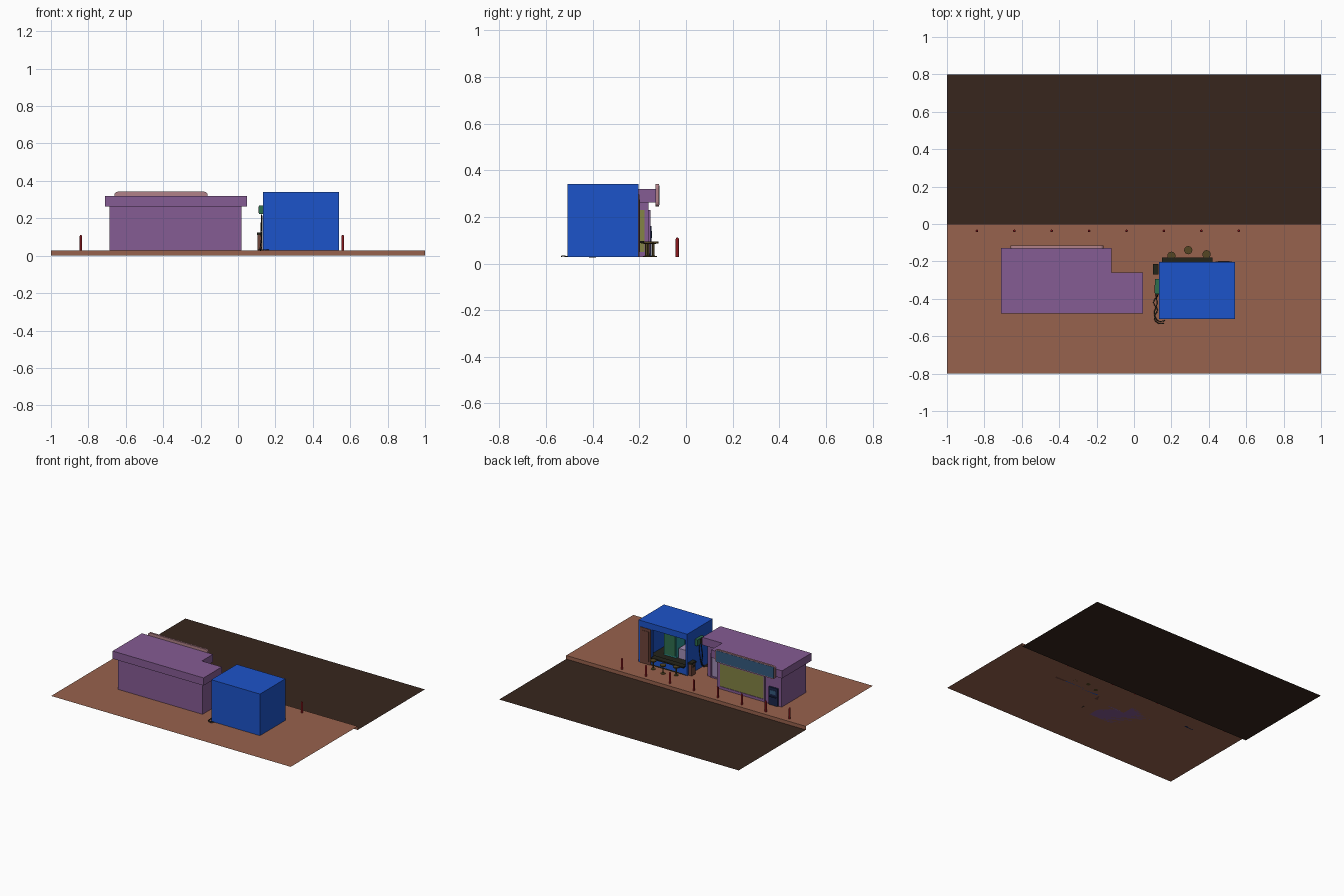
import bpy, bmesh, math

if "Cube" in bpy.data.objects:
    bpy.data.objects.remove(bpy.data.objects["Cube"])

def mat(name, r, g, b):
    m = bpy.data.materials.new(name)
    m.diffuse_color = tuple((c / 255) ** 2.2 for c in (r, g, b)) + (1,)
    m.use_nodes = True
    m.node_tree.nodes["Principled BSDF"].inputs["Base Color"].default_value = m.diffuse_color
    return m

PAVE = mat("paving", 150, 98, 78)
ROAD = mat("asphalt", 58, 42, 35)
PURPLE = mat("purple", 132, 92, 146)
LILAC = mat("lilac", 160, 140, 180)
BLUE = mat("blue", 34, 84, 200)
OLIVE = mat("olive glass", 130, 130, 70)
PINK = mat("pink", 175, 128, 135)
STEEL = mat("sign blue", 55, 90, 125)
NAVY = mat("navy", 32, 42, 75)
RED = mat("dark red", 140, 30, 35)
DARK = mat("dark", 40, 40, 32)
SEAT = mat("seat", 85, 72, 40)
BROWN = mat("brown", 110, 70, 60)
GREEN = mat("green", 50, 110, 80)
TEAL = mat("teal", 50, 150, 150)

def make(name, bm, m):
    me = bpy.data.meshes.new(name)
    bmesh.ops.recalc_face_normals(bm, faces=bm.faces[:])
    bm.to_mesh(me)
    bm.free()
    ob = bpy.data.objects.new(name, me)
    bpy.context.collection.objects.link(ob)
    me.materials.append(m)
    return ob

def box(name, x0, x1, y0, y1, z0, z1, m):
    bm = bmesh.new()
    bmesh.ops.create_cube(bm, size=1)
    for v in bm.verts:
        v.co = (x0 + (v.co.x + .5) * (x1 - x0), y0 + (v.co.y + .5) * (y1 - y0),
                z0 + (v.co.z + .5) * (z1 - z0))
    return make(name, bm, m)

def prism(name, pts, z0, z1, m):
    bm = bmesh.new()
    f = bm.faces.new([bm.verts.new((x, y, z0)) for x, y in pts])
    g = bmesh.ops.extrude_face_region(bm, geom=[f])["geom"]
    bmesh.ops.translate(bm, verts=[v for v in g if isinstance(v, bmesh.types.BMVert)], vec=(0, 0, z1 - z0))
    return make(name, bm, m)

def lathe(name, x, y, prof, m, n=12):
    # closed turned shape from (radius, z) pairs
    bm = bmesh.new()
    rings = [[bm.verts.new((x + r * math.cos(2 * math.pi * i / n), y + r * math.sin(2 * math.pi * i / n), z))
              for i in range(n)] for r, z in prof]
    for a, b in zip(rings, rings[1:]):
        for i in range(n):
            bm.faces.new((a[i], a[(i + 1) % n], b[(i + 1) % n], b[i]))
    bm.faces.new(rings[0])
    bm.faces.new(rings[-1])
    return make(name, bm, m)

def frame_y(name, x0, x1, z0, z1, y0, y1, t, m):
    # four bars around an opening that faces the street
    for s, a in (("left", (x0, x0 + t, z0, z1)), ("right", (x1 - t, x1, z0, z1)),
                 ("bottom", (x0 + t, x1 - t, z0, z0 + t)), ("top", (x0 + t, x1 - t, z1 - t, z1))):
        box(f"{name}_{s}", a[0], a[1], y0, y1, a[2], a[3], m)

def cable(name, pts, r, m):
    cu = bpy.data.curves.new(name, 'CURVE')
    cu.dimensions = '3D'
    cu.bevel_depth = r
    cu.bevel_resolution = 1
    cu.resolution_u = 6
    sp = cu.splines.new('BEZIER')
    sp.bezier_points.add(len(pts) - 1)
    for p, c in zip(sp.bezier_points, pts):
        p.co = c
        p.handle_left_type = p.handle_right_type = 'AUTO'
    ob = bpy.data.objects.new(name, cu)
    bpy.context.collection.objects.link(ob)
    cu.materials.append(m)

# pavement with kerb, and road, as open sheets
G = 0.027
def strip(name, prof, m):
    bm = bmesh.new()
    pairs = [[bm.verts.new((x, y, z)) for x in (-1, 1)] for y, z in prof]
    for a, b in zip(pairs, pairs[1:]):
        bm.faces.new((a[0], a[1], b[1], b[0]))
    make(name, bm, m)
strip("pavement", [(-.8, G), (0, G), (0, 0)], PAVE)
strip("road", [(0, 0), (.8, 0)], ROAD)

# bollards
for i in range(8):
    lathe(f"bollard_{i}", -.84 + .2 * i, -.037,
          [(.007, G), (.007, .104), (.005, .109), (.002, .111)], RED)

# purple shop: L-shaped walls and overhanging roof
prism("shop_walls", [(-.687, -.45), (.019, -.45), (.019, -.285), (-.147, -.285),
                     (-.147, -.16), (-.687, -.16)], G, .262, PURPLE)
prism("shop_roof", [(-.712, -.478), (.047, -.478), (.047, -.26), (-.12, -.26),
                    (-.12, -.128), (-.712, -.128)], .262, .32, PURPLE)
box("shop_window", -.54, -.175, -.162, -.157, .05, .22, OLIVE)
frame_y("window_frame", -.55, -.165, .04, .23, -.162, -.153, .01, PURPLE)
box("side_window", -.149, -.144, -.27, -.178, .05, .23, OLIVE)
box("shop_door", -.11, -.02, -.287, -.282, G, .2, LILAC)
frame_y("door_frame", -.12, -.01, G, .21, -.287, -.277, .01, PURPLE)

# cash machine on the shop wall
box("machine_body", -.66, -.585, -.162, -.148, G, .16, NAVY)
box("machine_screen", -.645, -.6, -.149, -.146, .11, .14, STEEL)
box("machine_shelf", -.65, -.595, -.149, -.138, .09, .095, NAVY)

# sign board with rounded top corners
sign = []
for cx, a0 in ((-.18, 0), (-.643, 90)):
    for k in range(5):
        a = math.radians(a0 + k * 22.5)
        sign.append((cx + .018 * math.cos(a), .324 + .018 * math.sin(a)))
for cx, a0 in ((-.643, 180), (-.18, 270)):
    for k in range(5):
        a = math.radians(a0 + k * 22.5)
        sign.append((cx + .018 * math.cos(a), .263 + .018 * math.sin(a)))
bm = bmesh.new()
f = bm.faces.new([bm.verts.new((x, -.13, z)) for x, z in sign])
g = bmesh.ops.extrude_face_region(bm, geom=[f])["geom"]
bmesh.ops.translate(bm, verts=[v for v in g if isinstance(v, bmesh.types.BMVert)], vec=(0, .014, 0))
make("sign_board", bm, PINK)
box("sign_face", -.652, -.171, -.118, -.1145, .252, .335, STEEL)

# blue kiosk: open-fronted shell
X0, X1, Y0, Y1, ZT = .133, .539, -.508, -.204, .341
W = .014
box("kiosk_back", X0, X1, Y0, Y0 + W, G, ZT, BLUE)
box("kiosk_left", X0, X0 + W, Y0 + W, Y1, G, ZT, BLUE)
box("kiosk_right", X1 - W, X1, Y0 + W, Y1, G, ZT, BLUE)
box("kiosk_roof", X0 + W, X1 - W, Y0 + W, Y1, ZT - .02, ZT, BLUE)
box("kiosk_floor", X0 + W, X1 - W, Y0 + W, Y1, G, G + .008, DARK)
box("kiosk_low_wall", X0 + W, .425, Y1 - W, Y1, G, .09, BLUE)
box("kiosk_header", X0 + W, X1 - W, Y1 - W, Y1, .295, ZT - .02, BLUE)
box("kiosk_post", .425, .437, Y1 - W, Y1, G, .295, BLUE)
box("kiosk_door", .437, X1 - W, Y1 - W, Y1 + .004, G, .295, BROWN)
box("door_panel", .45, .51, Y1 + .004, Y1 + .007, .05, .275, BROWN)
box("counter", .15, .42, -.225, -.18, .087, .097, DARK)

# kiosk interior
box("fridge", .345, .45, -.48, -.38, G + .008, .23, TEAL)
box("fridge_door", .355, .44, -.381, -.375, .045, .22, GREEN)
box("work_bench", .16, .335, -.485, -.39, G + .008, .11, LILAC)
for i, z in enumerate((.17, .23)):
    box(f"wall_shelf_{i}", .16, .33, -.494, -.44, z, z + .007, LILAC)
for i in range(4):
    lathe(f"jar_{i}", .18 + .042 * i, -.465, [(.012, .177), (.012, .2), (.007, .207)], OLIVE, 8)

# stools
for i, (x, y) in enumerate(((.2, -.17), (.29, -.14), (.388, -.162))):
    lathe(f"stool_{i}", x, y, [(.016, G), (.016, .031), (.005, .034), (.005, .084),
                               (.022, .086), (.022, .094)], SEAT, 16)

# air conditioner on the kiosk side
box("cooler_unit", .112, X0, -.375, -.295, .222, .268, GREEN)
box("cooler_grille", .109, .112, -.368, -.325, .228, .262, DARK)

# litter bin
box("bin_body", .105, .131, -.266, -.218, G, .11, BROWN)
box("bin_lid", .102, .132, -.269, -.215, .11, .124, DARK)
box("bin_slot", .1035, .105, -.258, -.226, .085, .1, DARK)

# loose cables down the wall and over the ground
cable("cable_a", [(.127, -.36, .225), (.122, -.37, .13), (.125, -.385, .04), (.105, -.42, .03),
                  (.125, -.46, .031), (.108, -.5, .03), (.13, -.53, .032), (.16, -.533, .03)], .0025, DARK)
cable("cable_b", [(.127, -.34, .225), (.128, -.35, .12), (.118, -.375, .035), (.122, -.43, .03),
                  (.11, -.47, .032), (.125, -.515, .03), (.15, -.52, .032), (.165, -.515, .03)], .0025, DARK)
